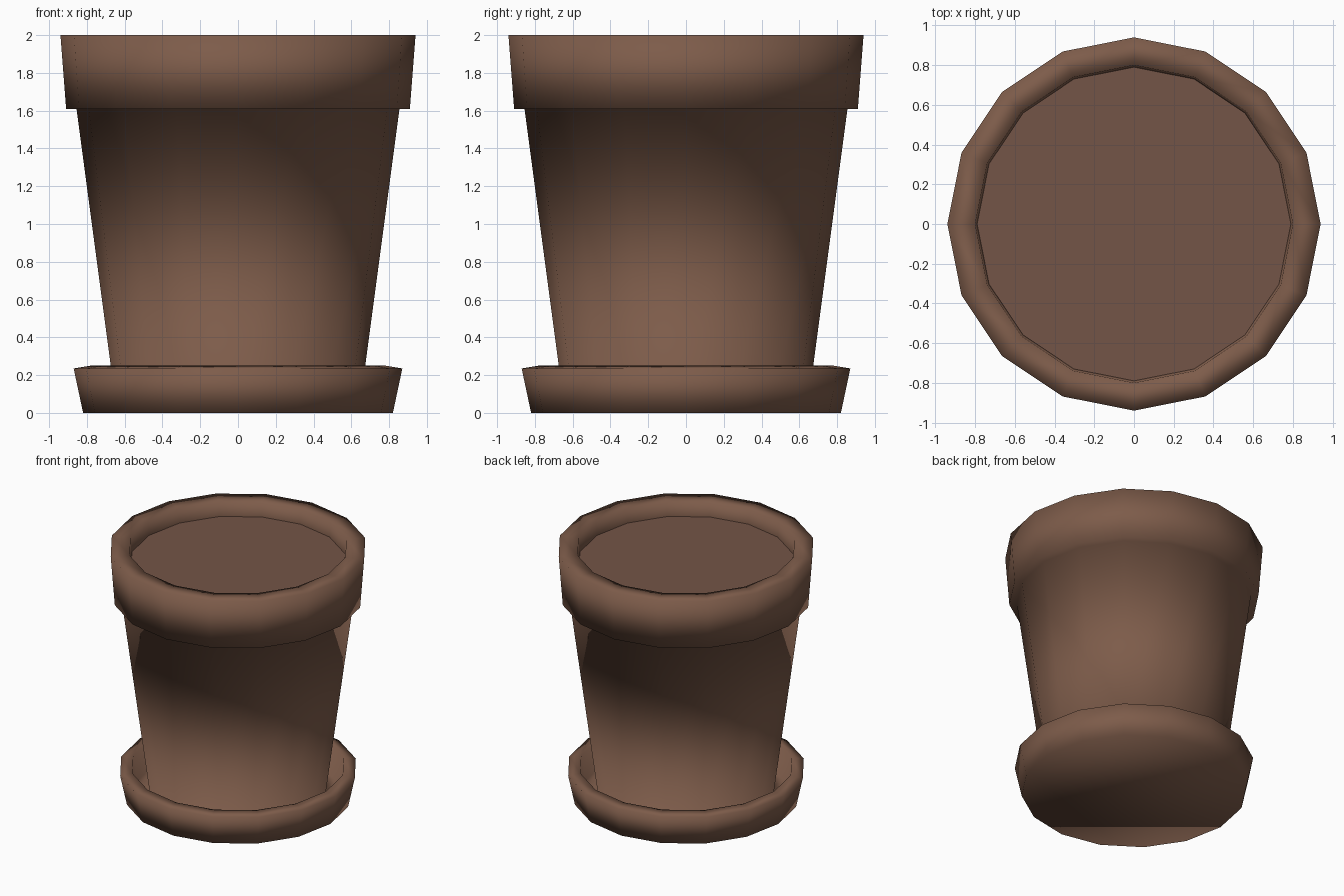
import bpy
import bmesh
import math

if "Cube" in bpy.data.objects:
    bpy.data.objects.remove(bpy.data.objects["Cube"])

SIDES = 16


def material(name, rgb):
    m = bpy.data.materials.new(name)
    m.diffuse_color = (*rgb, 1.0)
    m.use_nodes = True
    m.node_tree.nodes["Principled BSDF"].inputs["Base Color"].default_value = m.diffuse_color
    return m


def lathe(name, profile, mat, smooth, cap_bottom=False, cap_top=False):
    """Spin (radius, height) points around z; profile runs up the outside."""
    bm = bmesh.new()
    rings = []
    for r, z in profile:
        rings.append([bm.verts.new((r * math.cos(2 * math.pi * k / SIDES),
                                    r * math.sin(2 * math.pi * k / SIDES), z))
                      for k in range(SIDES)])
    for low, high in zip(rings, rings[1:]):
        for k in range(SIDES):
            n = (k + 1) % SIDES
            bm.faces.new((low[k], low[n], high[n], high[k]))
    if cap_bottom:
        bm.faces.new(rings[0][::-1])
    if cap_top:
        bm.faces.new(rings[-1])
    for f in bm.faces:
        f.smooth = smooth
    mesh = bpy.data.meshes.new(name)
    bm.to_mesh(mesh)
    bm.free()
    mesh.materials.append(mat)
    obj = bpy.data.objects.new(name, mesh)
    bpy.context.collection.objects.link(obj)
    return obj


clay = material("clay brown", (0.205, 0.106, 0.068))
earth = material("soil brown", (0.175, 0.090, 0.063))

# Saucer, tapered body and thick rim in one continuous soft-shaded profile
pot_profile = [
    (0.82, 0.0), (0.87, 0.235),       # saucer outside
    (0.78, 0.25), (0.75, 0.05),       # saucer lip and inside
    (0.647, 0.05), (0.855, 1.61),     # body
    (0.91, 1.61), (0.94, 2.0),        # rim outside
    (0.80, 2.0), (0.79, 1.885),       # rim top and inside
]
lathe("pot_with_saucer", pot_profile, clay, smooth=True, cap_bottom=True)

# Flat soil surface just below the rim
lathe("soil", [(0.79, 1.885)], earth, smooth=False, cap_top=True)
